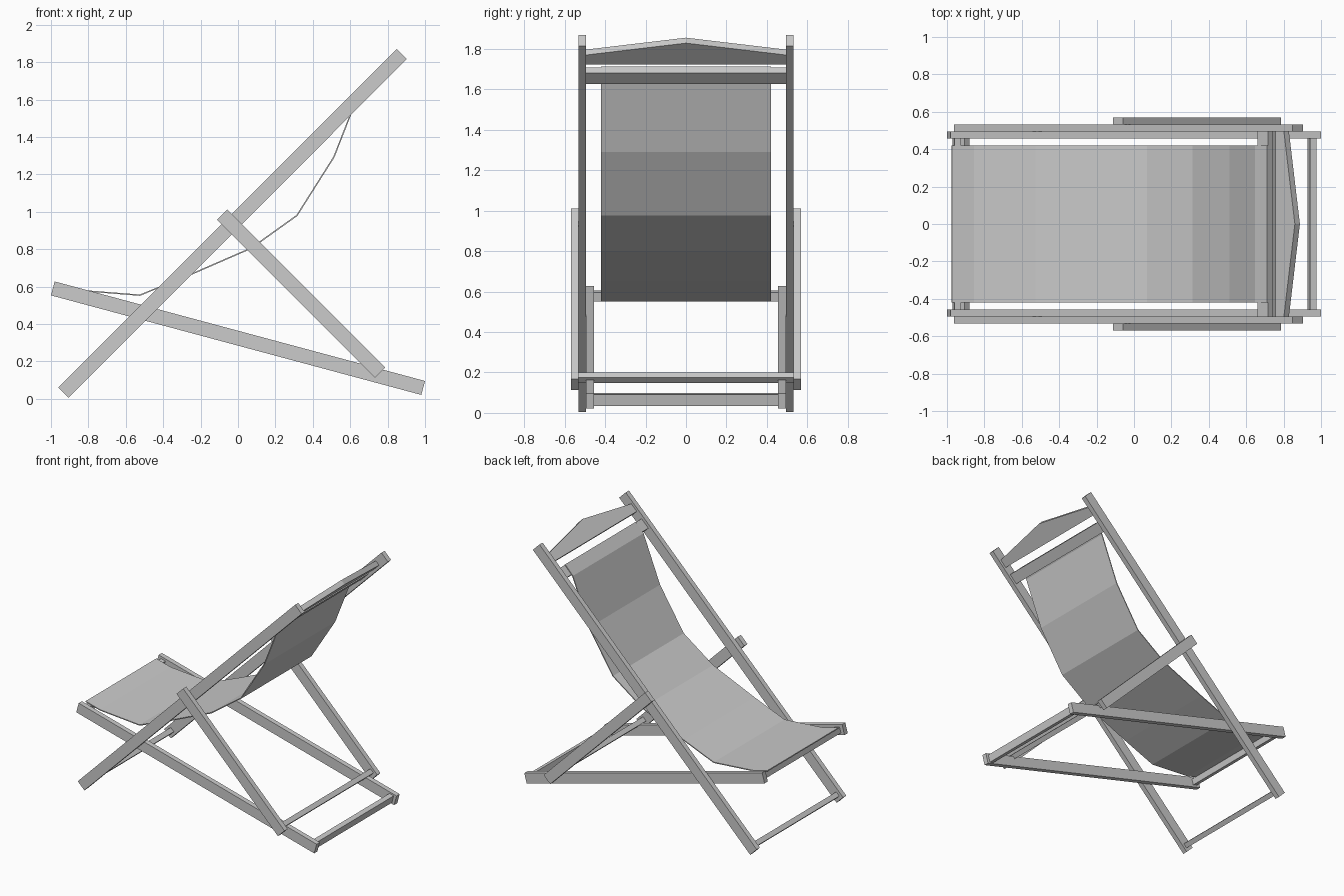
import bpy, bmesh
from mathutils import Vector

if "Cube" in bpy.data.objects:
    bpy.data.objects.remove(bpy.data.objects["Cube"])


def make(name, verts, faces):
    me = bpy.data.meshes.new(name)
    me.from_pydata(verts, [], faces)
    bm = bmesh.new()
    bm.from_mesh(me)
    bmesh.ops.recalc_face_normals(bm, faces=bm.faces)
    bm.to_mesh(me)
    bm.free()
    ob = bpy.data.objects.new(name, me)
    bpy.context.collection.objects.link(ob)
    return ob


def beam(name, a, b, width, y0, y1):
    """Rectangular bar from a to b in the xz plane, between y0 and y1."""
    a, b = Vector(a), Vector(b)
    d = (b - a).normalized()
    n = Vector((-d.y, d.x)) * width / 2
    prof = [a + n, b + n, b - n, a - n]
    verts = [(p.x, y, p.y) for y in (y0, y1) for p in prof]
    faces = [(0, 1, 2, 3), (4, 5, 6, 7)]
    faces += [(i, (i + 1) % 4, (i + 1) % 4 + 4, i + 4) for i in range(4)]
    return make(name, verts, faces)


def rung(name, c, d, length, thick, half):
    """Crossbar centred on c, its section aligned with direction d."""
    c, d = Vector(c), Vector(d).normalized() * length / 2
    beam(name, c - d, c + d, thick, -half, half)


BACK = Vector((1.809, 1.813)).normalized()
SEAT = Vector((1.98, -0.532)).normalized()
W = 0.077

# Side rails and struts, mirrored left and right
for s, side in ((-1, "near"), (1, "far")):
    beam("back_rail_" + side, (-0.934, 0.032), (0.875, 1.843), W, s * 0.494, s * 0.532)
    beam("seat_rail_" + side, (-0.99, 0.59), (0.99, 0.058), W, s * 0.456, s * 0.494)
    beam("strut_" + side, (-0.085, 0.985), (0.759, 0.14), W, s * 0.532, s * 0.57)

# Crossbars
rung("back_foot_rung", (-0.905, 0.061), BACK, 0.036, 0.036, 0.494)
rung("strut_rung", (0.73, 0.174), BACK, 0.036, 0.036, 0.532)
rung("seat_rear_rung", (0.952, 0.067), SEAT, 0.036, 0.057, 0.456)
rung("seat_front_rung", (-0.947, 0.578), SEAT, 0.036, 0.045, 0.456)
rung("head_crossbar", (0.70, 1.667), BACK, 0.08, 0.036, 0.494)

# Peaked headboard lying in the plane of the back rails
n = Vector((-BACK.y, BACK.x)) * 0.019
base = Vector((0.769, 1.738))
outline = [(-0.494, 0), (0.494, 0), (0.494, 0.065), (0, 0.148), (-0.494, 0.065)]
verts = []
for k in (-1, 1):
    for y, t in outline:
        p = base + BACK * t + n * k
        verts.append((p.x, y, p.y))
faces = [(0, 1, 2, 3, 4), (5, 6, 7, 8, 9)]
faces += [(i, (i + 1) % 5, (i + 1) % 5 + 5, i + 5) for i in range(5)]
make("headboard", verts, faces)

# Sagging canvas sling
path = [(-0.975, 0.612), (-0.855, 0.58), (-0.525, 0.554), (-0.275, 0.655),
        (0.07, 0.805), (0.315, 0.98), (0.513, 1.293), (0.65, 1.643), (0.714, 1.712)]
verts = [(x, y, z) for x, z in path for y in (-0.42, 0.42)]
faces = [(2 * i, 2 * i + 2, 2 * i + 3, 2 * i + 1) for i in range(len(path) - 1)]
canvas = make("canvas_sling", verts, faces)
mod = canvas.modifiers.new("thickness", "SOLIDIFY")
mod.thickness = 0.007
mod.offset = 0
